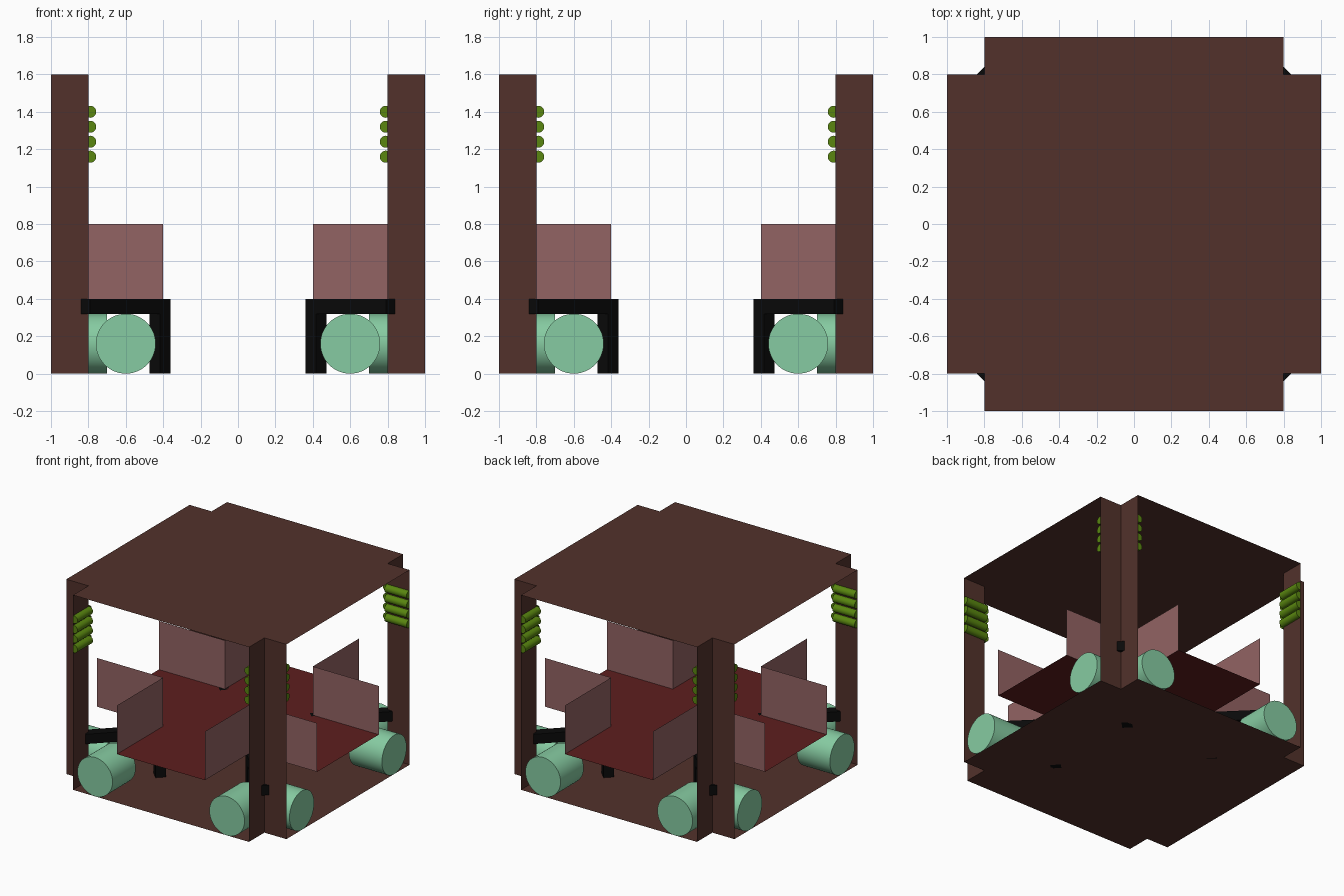
import bpy, bmesh
from math import pi, radians, sqrt
from mathutils import Matrix, Vector

if "Cube" in bpy.data.objects:
    bpy.data.objects.remove(bpy.data.objects["Cube"])


def material(name, rgb):
    m = bpy.data.materials.new(name)
    m.diffuse_color = (*rgb, 1)
    m.use_nodes = True
    m.node_tree.nodes["Principled BSDF"].inputs["Base Color"].default_value = m.diffuse_color
    return m


BROWN = material("brown", (0.085, 0.031, 0.024))
RED = material("dark_red", (0.11, 0.013, 0.013))
PINK = material("dusty_pink", (0.29, 0.125, 0.125))
MINT = material("mint", (0.24, 0.60, 0.36))
OLIVE = material("olive", (0.10, 0.24, 0.005))
BLACK = material("black", (0.003, 0.003, 0.003))


def finish(name, bm, mat, smooth=False):
    me = bpy.data.meshes.new(name)
    bm.to_mesh(me)
    bm.free()
    ob = bpy.data.objects.new(name, me)
    bpy.context.collection.objects.link(ob)
    me.materials.append(mat)
    if smooth:
        bpy.ops.object.select_all(action='DESELECT')
        ob.select_set(True)
        bpy.context.view_layer.objects.active = ob
        bpy.ops.object.shade_smooth_by_angle(angle=radians(40))
    return ob


def plus_points(a):
    """Plus-shaped outline of half size 1, with concave corners at +-a."""
    quarter = [(1, -a), (1, a), (a, a)]
    pts = []
    for k in range(4):
        rot = Matrix.Rotation(k * pi / 2, 2)
        pts += [rot @ Vector(p) for p in quarter]
    return pts


def sheet(bm, points):
    bm.faces.new([bm.verts.new(p) for p in points])


def notch_walls(bm, a, z0, z1):
    """Two thin walls meeting at each concave corner of the plus."""
    pts = plus_points(a)
    n = len(pts)
    for i in range(n):
        if i % 3 == 0:      # the open outer sides stay empty
            continue
        p, q = pts[i], pts[(i + 1) % n]
        sheet(bm, [(*p, z0), (*q, z0), (*q, z1), (*p, z1)])
    bmesh.ops.remove_doubles(bm, verts=bm.verts[:], dist=1e-4)


def tube(bm, p, q, r, seg):
    """Capped cylinder from p to q; returns its vertices."""
    p, q = Vector(p), Vector(q)
    d = q - p
    mat = Matrix.Translation((p + q) / 2) @ d.to_track_quat('Z', 'Y').to_matrix().to_4x4()
    return bmesh.ops.create_cone(bm, cap_ends=True, segments=seg, radius1=r, radius2=r,
                                 depth=d.length, matrix=mat)["verts"]


# Shell: floor, roof and the four folded corner posts
for name, z in (("floor", 0), ("roof", 1.6)):
    bm = bmesh.new()
    sheet(bm, [(*p, z) for p in plus_points(0.8)])
    finish(name, bm, BROWN)
bm = bmesh.new()
notch_walls(bm, 0.8, 0, 1.6)
finish("corner_posts", bm, BROWN)

# Plus-shaped inner deck and its upright panels
bm = bmesh.new()
sheet(bm, [(*p, 0.4) for p in plus_points(0.4)])
finish("deck", bm, RED)
bm = bmesh.new()
notch_walls(bm, 0.4, 0.4, 0.8)
finish("deck_panels", bm, PINK)

for k in range(4):
    spin = Matrix.Rotation(k * pi / 2, 4, 'Z')

    # Mint rollers, two per corner
    bm = bmesh.new()
    tube(bm, (0.6, 0.7, 0.16), (0.6, 1, 0.16), 0.16, 48)
    tube(bm, (0.7, 0.6, 0.16), (1, 0.6, 0.16), 0.16, 48)
    bm.transform(spin)
    finish(f"rollers_{k + 1}", bm, MINT, True)

    # Olive rods, flattened against the inside of the post walls
    bm = bmesh.new()
    for i in range(4):
        z = 1.16 + 0.08 * i
        for v in tube(bm, (0.79, 0.8, z), (0.79, 1, z), 0.032, 24):
            v.co.x = min(v.co.x, 0.799)
        for v in tube(bm, (0.8, 0.79, z), (1, 0.79, z), 0.032, 24):
            v.co.y = min(v.co.y, 0.799)
    bm.transform(spin)
    finish(f"wall_rods_{k + 1}", bm, OLIVE, True)

    # Black diagonal bracket: arm through the post plus a leg to the floor
    bm = bmesh.new()
    r2 = sqrt(2)
    inner, outer = 0.389 * r2, 0.82 * r2
    for x0, x1, z0, z1 in ((inner, outer, 0.32, 0.4), (inner, inner + 0.08, 0, 0.32)):
        mat = Matrix.Translation(((x0 + x1) / 2, 0, (z0 + z1) / 2)) @ \
            Matrix.Diagonal((x1 - x0, 0.08, z1 - z0, 1))
        bmesh.ops.create_cube(bm, size=1, matrix=mat)
    bm.transform(spin @ Matrix.Rotation(pi / 4, 4, 'Z'))
    finish(f"bracket_{k + 1}", bm, BLACK)
